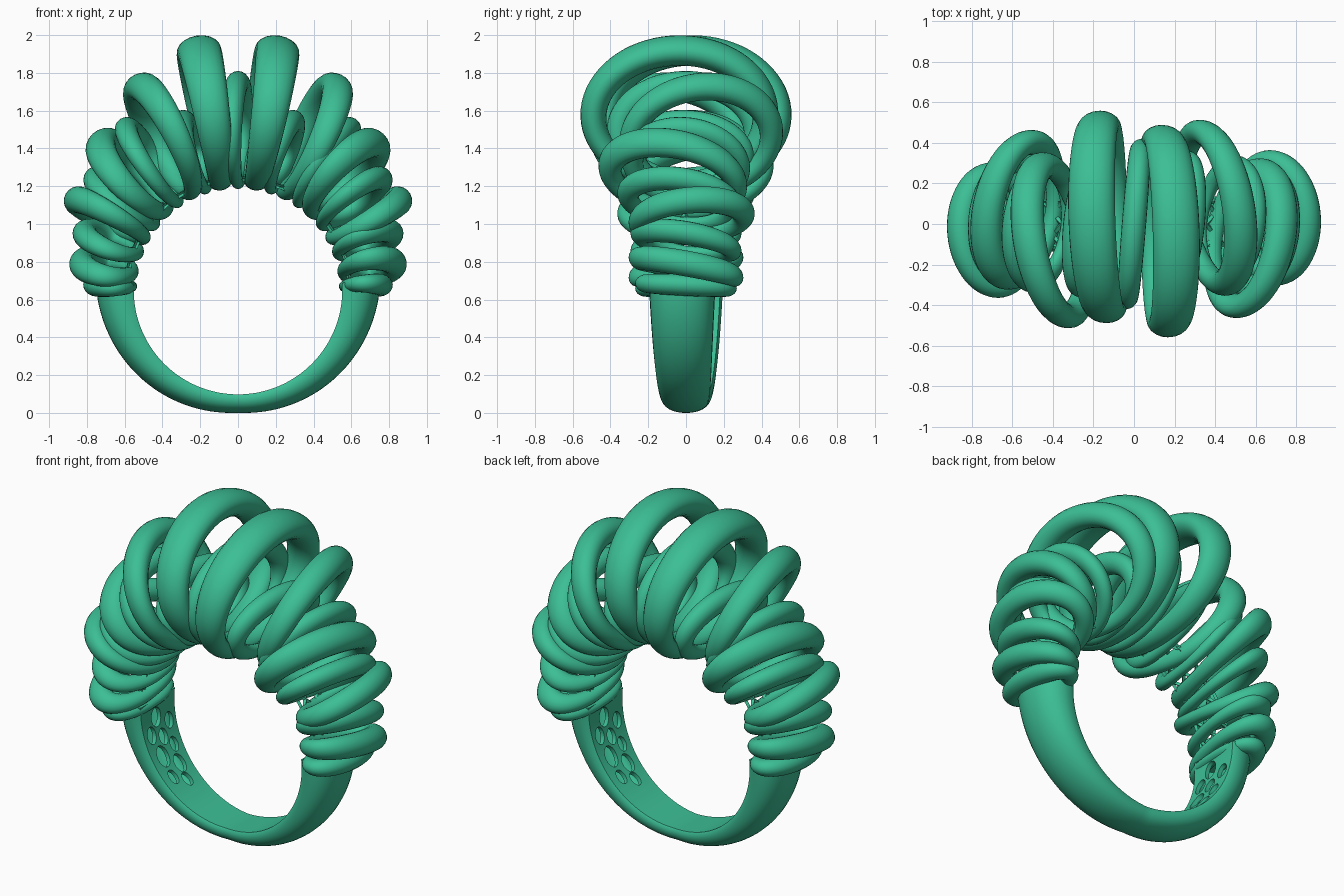
import bpy, bmesh
from math import sin, cos, pi, radians
from mathutils import Vector, Matrix

if "Cube" in bpy.data.objects:
    bpy.data.objects.remove(bpy.data.objects["Cube"])

CZ, RI = 0.65, 0.552          # finger hole centre height and radius
green = bpy.data.materials.new("green")
green.diffuse_color = (0.045, 0.52, 0.30, 1)
green.use_nodes = True
green.node_tree.nodes["Principled BSDF"].inputs["Base Color"].default_value = green.diffuse_color


def finish(name, bm, smooth=True):
    bmesh.ops.recalc_face_normals(bm, faces=bm.faces)
    me = bpy.data.meshes.new(name)
    bm.to_mesh(me)
    bm.free()
    ob = bpy.data.objects.new(name, me)
    bpy.context.collection.objects.link(ob)
    me.materials.append(green)
    if smooth:
        smooth_object(ob)
    return ob


def smooth_object(ob):
    bpy.ops.object.select_all(action='DESELECT')
    ob.select_set(True)
    bpy.context.view_layer.objects.active = ob
    bpy.ops.object.shade_smooth_by_angle(angle=radians(40))


def apply_modifier(ob, mod):
    bpy.context.view_layer.objects.active = ob
    bpy.ops.object.modifier_apply(modifier=mod.name)


def bridge(bm, a, b):
    n = len(a)
    for j in range(n):
        bm.faces.new((a[j], a[(j + 1) % n], b[(j + 1) % n], b[j]))


# Shank: domed section swept round the finger hole, widening upwards
def y_shift(phi):
    return -0.02 * sin(phi)


def sweep(bm, start, end, steps, inset=0.0):
    rows = []
    for i in range(steps + 1):
        phi = radians(start + (end - start) * i / steps)
        k = min(abs(phi) / (pi / 2), 1.05)
        t = 0.098 + 0.10 * k ** 1.3
        w = 0.12 + 0.055 * k ** 0.9 - inset
        row = []
        for j in range(17):
            a = pi * j / 16
            h = inset + (t - 2 * inset) * (0.15 + 0.85 * max(sin(a), 0) ** 0.75)
            row.append((w * cos(a), h))
        row += [(-w * 0.92, inset), (0, inset), (w * 0.92, inset)]
        rows.append([bm.verts.new(((RI + h) * sin(phi), y + y_shift(phi),
                                   CZ - (RI + h) * cos(phi))) for y, h in row])
    for a, b in zip(rows, rows[1:]):
        bridge(bm, a, b)
    bm.faces.new(rows[0])
    bm.faces.new(rows[-1])


bm = bmesh.new()
sweep(bm, -94, 94, 72)
shank = finish("shank", bm, False)

# Hollow inside the shank and oval openings on its inner face
bm = bmesh.new()
sweep(bm, -91, -34, 24, 0.025)
sweep(bm, 34, 91, 24, 0.025)
cavity = finish("cavity_cutter", bm, False)
bm = bmesh.new()
for side in (1, -1):
    for deg, y, size in ((42, -.03, .036), (47, .055, .036), (52, -.05, .046),
                         (60, .05, .052), (63, -.075, .036), (70, -.01, .040),
                         (74, .085, .042), (77, -.09, .040), (83, .02, .048)):
        phi = radians(deg)
        d = Vector((sin(phi), 0, -cos(phi)))
        tang = Vector((cos(phi), 0, sin(phi)))
        pos = d * (RI - 0.005) + Vector((0, y + y_shift(phi), CZ))
        rot = Matrix((tang, (0, 1, 0), d)).transposed().to_4x4()
        m = Matrix.Translation(pos) @ rot @ Matrix.Diagonal((1.2, 0.9, 1, 1))
        if side < 0:
            m = Matrix.Rotation(pi, 4, 'Z') @ m
        bmesh.ops.create_cone(bm, cap_ends=True, segments=20, radius1=size,
                              radius2=size, depth=0.09, matrix=m)
openings = finish("opening_cutter", bm, False)
for cutter in (cavity, openings):
    mod = shank.modifiers.new("cut", 'BOOLEAN')
    mod.operation = 'DIFFERENCE'
    mod.solver = 'EXACT'
    mod.object = cutter
    apply_modifier(shank, mod)
    bpy.data.objects.remove(cutter)
smooth_object(shank)


# Loops: oval rings standing on the finger circle, thicker towards the outside
def loop(name, theta, r_out, thick, y0, half_y, slope, side):
    th = radians(theta)
    d = Vector((sin(th), 0, cos(th)))
    tang = Vector((cos(th), 0, -sin(th)))
    rad = 0.05 + 0.25 * thick
    inner, outer = 0.535 + rad * 0.6, r_out - rad
    mid, a, b = (inner + outer) / 2, (outer - inner) / 2, half_y - rad * 0.88
    bm = bmesh.new()
    rows = []
    for i in range(72):
        u = 2 * pi * i / 72
        c, s = cos(u), sin(u)
        n = Vector((b * c, a * s)).normalized()
        k = 0.5 + 0.5 * c
        kr, kt = 0.6 + 0.4 * k ** 0.6, 0.52 + 0.48 * k ** 0.7
        row = []
        for j in range(20):
            v = 2 * pi * j / 20
            q = rad * kr * cos(v)
            y = b * s + n.y * q
            p = (d * (mid + a * c + n.x * q)
                 + tang * (thick * kt * sin(v) + slope * y))
            p.y += y + y0
            row.append(bm.verts.new((side * p.x, side * p.y, p.z + CZ)))
        rows.append(row)
    for i in range(72):
        bridge(bm, rows[i], rows[(i + 1) % 72])
    finish(name, bm)


loop("loop_centre", 0, 1.16, .06, 0, .42, .08, 1)
# angle from top, outer radius, thickness, y offset, half width, twist
LOOPS = ((9.3, 1.365, .117, -.035, .525, -.03),
         (18, 1.00, .06, 0, .36, .10),
         (25.6, 1.265, .085, .08, .435, -.16),
         (34.6, 1.10, .06, 0, .34, .12),
         (42.9, 1.13, .085, -.07, .395, .20),
         (52, 1.02, .062, -.03, .335, .15),
         (60.8, 1.045, .072, .03, .335, -.08),
         (69.5, .93, .063, 0, .295, .17),
         (80.3, .905, .07, 0, .305, .18),
         (88, .82, .057, 0, .27, .05))
for i, params in enumerate(LOOPS):
    loop(f"loop_right_{i + 1}", *params, 1)
    loop(f"loop_left_{i + 1}", *params, -1)

# Lattice band joining the feet of the loops
bm = bmesh.new()
N, M, RL = 28, 4, 0.592
grid = {}
for i in range(N + 1):
    for j in range(M + 1):
        if (i + j) % 2 == 0:
            t = radians(-86 + 172 * i / N)
            grid[i, j] = bm.verts.new((RL * sin(t), -0.11 + 0.22 * j / M,
                                       CZ + RL * cos(t)))
for i in range(N + 1):
    for j in range(M + 1):
        cell = [grid.get(k) for k in ((i - 1, j), (i, j - 1), (i + 1, j), (i, j + 1))]
        cell = [v for v in cell if v]
        if (i + j) % 2 and len(cell) > 2:
            bm.faces.new(cell)
lattice = finish("inner_lattice", bm, False)
mod = lattice.modifiers.new("bars", 'WIREFRAME')
mod.thickness = 0.024
apply_modifier(lattice, mod)
